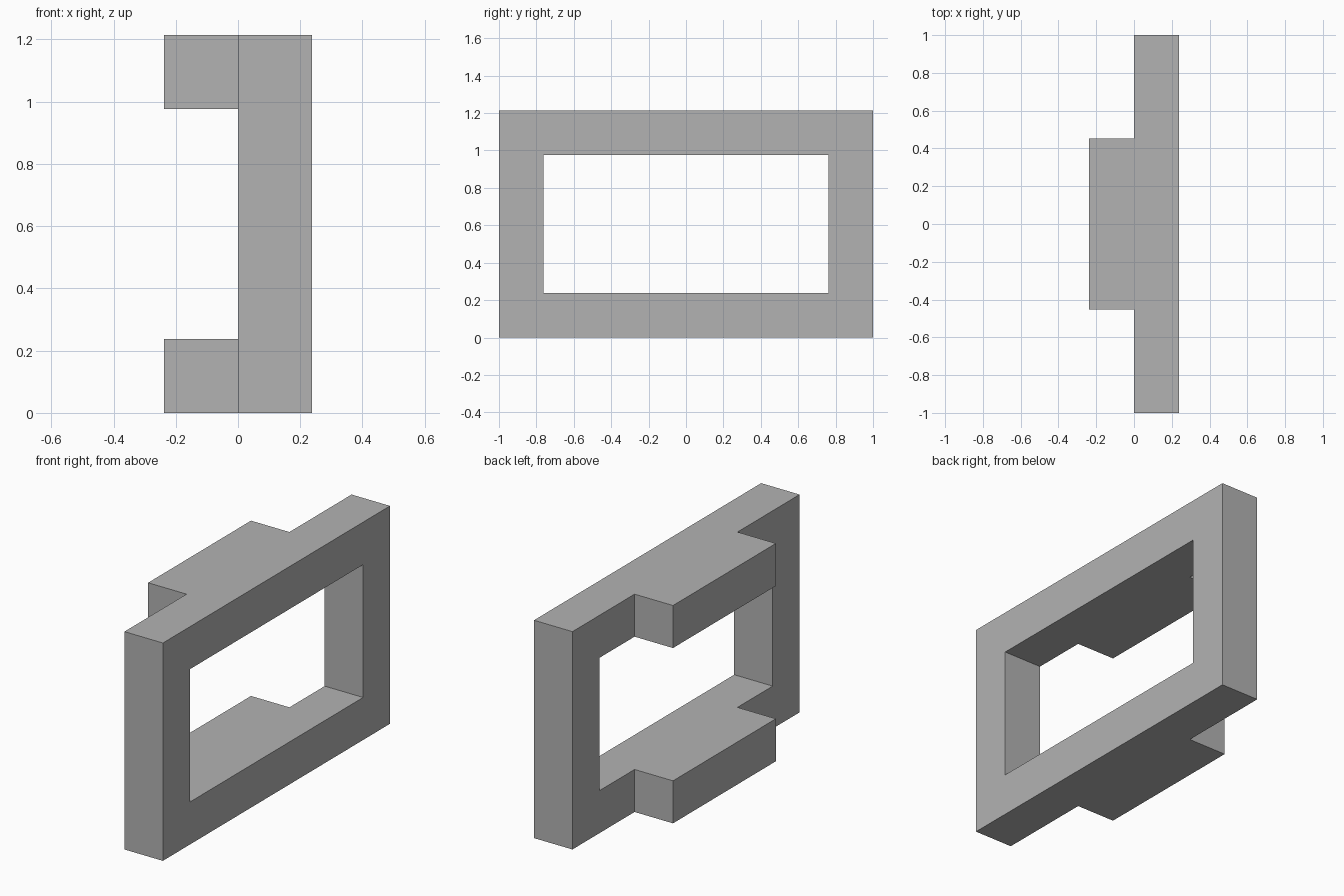
import bpy
import bmesh

cube = bpy.data.objects.get("Cube")
if cube:
    bpy.data.objects.remove(cube, do_unlink=True)

BAR = 0.237       # bar thickness, also the depth of the frame and of the tabs
HEIGHT = 1.214
TAB = 0.453       # half length of the tabs

grey = bpy.data.materials.new("plain grey")
grey.use_nodes = True
colour = (0.45, 0.45, 0.45, 1)
grey.diffuse_color = colour
grey.node_tree.nodes["Principled BSDF"].inputs["Base Color"].default_value = colour

# Outline cells of the frame in the x = 0 plane, leaving the window open
ys = [-1, BAR - 1, -TAB, TAB, 1 - BAR, 1]
zs = [0, BAR, HEIGHT - BAR, HEIGHT]
bm = bmesh.new()
grid = [[bm.verts.new((0, y, z)) for z in zs] for y in ys]
for i in range(len(ys) - 1):
    for j in range(len(zs) - 1):
        if j == 1 and 0 < i < len(ys) - 2:
            continue
        bm.faces.new((grid[i][j], grid[i][j + 1], grid[i + 1][j + 1], grid[i + 1][j]))


def extrude(faces, dx):
    """Push a set of faces along x."""
    out = bmesh.ops.extrude_face_region(bm, geom=faces)["geom"]
    moved = [v for v in out if isinstance(v, bmesh.types.BMVert)]
    bmesh.ops.translate(bm, verts=moved, vec=(dx, 0, 0))


# Frame body, keeping the x = 0 faces as its other side
back = list(bm.faces)
copy = bmesh.ops.extrude_face_region(bm, geom=back, use_keep_orig=True)["geom"]
bmesh.ops.translate(bm, vec=(BAR, 0, 0),
                    verts=[v for v in copy if isinstance(v, bmesh.types.BMVert)])

# Top and bottom tabs on the -x side
tabs = [f for f in bm.faces
        if f.calc_center_median().x < 0.001 and abs(f.calc_center_median().y) < 0.01]
extrude(tabs, -BAR)
bmesh.ops.delete(bm, geom=[f for f in tabs if f.is_valid], context='FACES_ONLY')

# Clean up to flat panels
bmesh.ops.recalc_face_normals(bm, faces=bm.faces)
bmesh.ops.dissolve_limit(bm, angle_limit=0.01, verts=bm.verts, edges=bm.edges)

mesh = bpy.data.meshes.new("window_frame")
bm.to_mesh(mesh)
bm.free()
mesh.materials.append(grey)
bpy.context.collection.objects.link(bpy.data.objects.new("window_frame", mesh))
